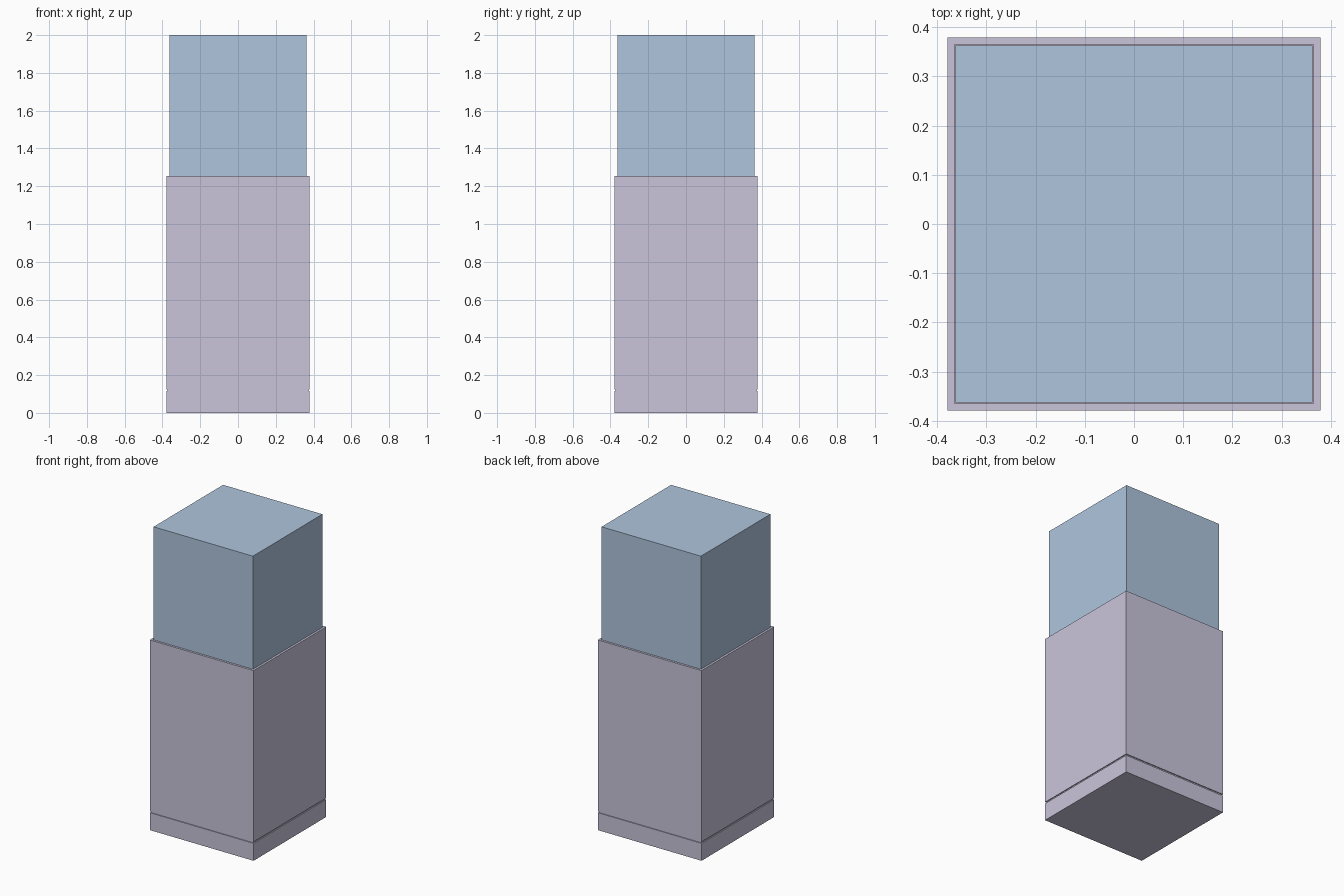
import bpy, bmesh

if "Cube" in bpy.data.objects:
    bpy.data.objects.remove(bpy.data.objects["Cube"])


def material(name, color):
    m = bpy.data.materials.new(name)
    m.diffuse_color = color
    m.use_nodes = True
    m.node_tree.nodes["Principled BSDF"].inputs["Base Color"].default_value = m.diffuse_color
    return m


def square_tower(name, profile, mat):
    """Stack square rings given as (half width, z), capped at both ends."""
    bm = bmesh.new()
    rings = [[bm.verts.new((sx * h, sy * h, z))
              for sx, sy in ((-1, -1), (1, -1), (1, 1), (-1, 1))]
             for h, z in profile]
    for a, b in zip(rings, rings[1:]):
        for i in range(4):
            j = (i + 1) % 4
            bm.faces.new((a[i], a[j], b[j], b[i]))
    bm.faces.new(rings[0][::-1])
    bm.faces.new(rings[-1])
    bmesh.ops.recalc_face_normals(bm, faces=bm.faces)
    mesh = bpy.data.meshes.new(name)
    bm.to_mesh(mesh)
    bm.free()
    mesh.materials.append(mat)
    ob = bpy.data.objects.new(name, mesh)
    bpy.context.collection.objects.link(ob)
    return ob


lilac = material("lilac", (0.59, 0.56, 0.71, 1))
blue = material("blue", (0.43, 0.56, 0.73, 1))

OUTER, GROOVE, INNER, UPPER = 0.379, 0.373, 0.365, 0.3625

# lower body: plinth, shadow groove, tall wall, thin rim and shallow socket
square_tower("lower_body", [
    (OUTER, 0), (OUTER, 0.115), (GROOVE, 0.115), (GROOVE, 0.125),
    (OUTER, 0.125), (OUTER, 1.255), (INNER, 1.255), (INNER, 1.235)], lilac)

# upper block seated in the socket
square_tower("upper_block", [(UPPER, 1.235), (UPPER, 2.0)], blue)
